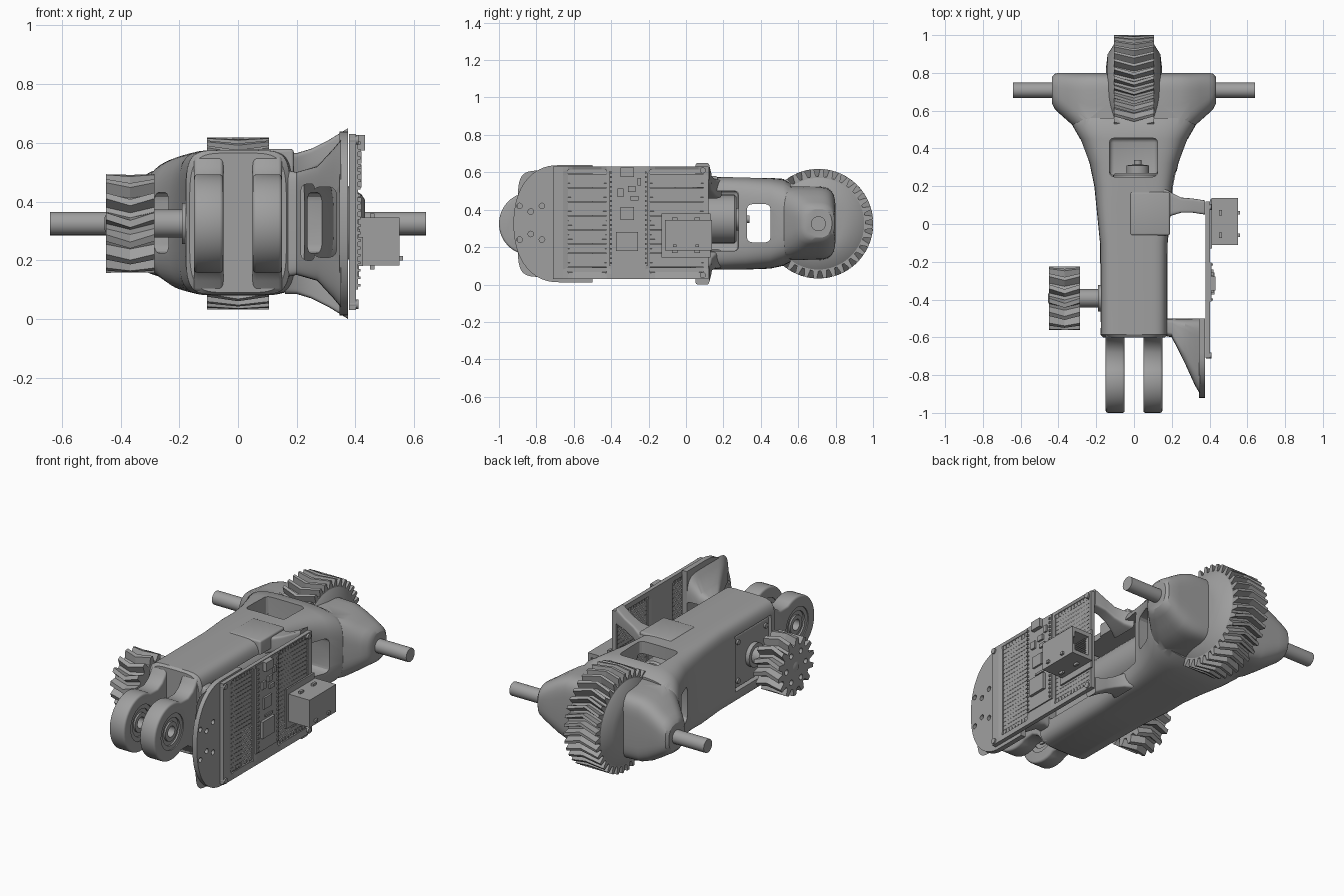
import bpy, bmesh, math
from mathutils import Vector

cube = bpy.data.objects.get("Cube")
if cube:
    bpy.data.objects.remove(cube)

grey = bpy.data.materials.new("plain grey")
grey.use_nodes = True
grey.diffuse_color = (0.35, 0.35, 0.35, 1)
grey.node_tree.nodes["Principled BSDF"].inputs["Base Color"].default_value = (0.35, 0.35, 0.35, 1)

ZC = 0.325  # height of the main axis


def finish(name, bm):
    bmesh.ops.recalc_face_normals(bm, faces=bm.faces)
    me = bpy.data.meshes.new(name)
    bm.to_mesh(me)
    bm.free()
    me.materials.append(grey)
    ob = bpy.data.objects.new(name, me)
    bpy.context.collection.objects.link(ob)
    return ob


def activate(ob):
    bpy.ops.object.select_all(action='DESELECT')
    ob.select_set(True)
    bpy.context.view_layer.objects.active = ob


def smooth(ob, angle=35):
    activate(ob)
    bpy.ops.object.shade_smooth_by_angle(angle=math.radians(angle))
    return ob


def boolean(ob, other, op='DIFFERENCE'):
    other.hide_render = True
    mod = ob.modifiers.new(op.lower(), 'BOOLEAN')
    mod.operation, mod.solver, mod.object = op, 'EXACT', other
    activate(ob)
    bpy.ops.object.modifier_apply(modifier=mod.name)
    bpy.data.objects.remove(other)


def bevel(ob, width, segments=3):
    mod = ob.modifiers.new("round edges", 'BEVEL')
    mod.width, mod.segments, mod.limit_method = width, segments, 'ANGLE'
    mod.angle_limit = math.radians(40)
    activate(ob)
    bpy.ops.object.modifier_apply(modifier=mod.name)
    return ob


def loft(name, rings, closed=False):
    bm = bmesh.new()
    vs = [[bm.verts.new(p) for p in r] for r in rings]
    n = len(vs[0])
    pairs = list(zip(vs, vs[1:])) + ([(vs[-1], vs[0])] if closed else [])
    for a, b in pairs:
        for i in range(n):
            j = (i + 1) % n
            bm.faces.new((a[i], a[j], b[j], b[i]))
    if not closed:
        bm.faces.new(vs[0])
        bm.faces.new(vs[-1])
    return finish(name, bm)


def ring(axis, t, u0, u1, v0, v1, e=2.0, n=48):
    # superellipse section at t along the axis
    pts = []
    for i in range(n):
        c, s = math.cos(math.tau * i / n), math.sin(math.tau * i / n)
        u = (u0 + u1) / 2 + (u1 - u0) / 2 * math.copysign(abs(c) ** (2 / e), c)
        v = (v0 + v1) / 2 + (v1 - v0) / 2 * math.copysign(abs(s) ** (2 / e), s)
        pts.append(Vector((t, u, v) if axis == 'x' else (u, t, v)))
    return pts


def lathe(name, axis, u, v, steps, n=32, closed=False):
    rings = [ring(axis, t, u - r, u + r, v - r, v + r, 2, n) for t, r in steps]
    return smooth(loft(name, rings, closed))


def prism(name, profile, x0, x1):
    return loft(name, [[Vector((x, y, z)) for y, z in profile] for x in (x0, x1)])


def box(name, x0, x1, y0, y1, z0, z1, round_edges=0):
    ob = prism(name, [(y0, z0), (y1, z0), (y1, z1), (y0, z1)], x0, x1)
    return bevel(ob, round_edges) if round_edges else ob


def gear(name, xs, yc, root, tip, teeth, twist):
    # chevron teeth: the middle layer is turned ahead of both ends
    rings = []
    for k, x in enumerate(xs):
        pts = []
        for i in range(teeth):
            for frac, r in ((0, root), (.3, root), (.5, tip), (.82, tip)):
                a = math.tau * (i + frac) / teeth + (twist if k == 1 else 0)
                pts.append(Vector((x, yc + r * math.cos(a), ZC + r * math.sin(a))))
        rings.append(pts)
    return loft(name, rings)


# Main housing: long shell flaring into the rear hubs
shell = [(-.6, .165, .09, .565, 5), (-.585, .178, .082, .575, 6), (-.1, .18, .08, .575, 6),
         (.1, .2, .08, .575, 6), (.2, .21, .08, .575, 5), (.32, .235, .08, .575, 4.5),
         (.45, .285, .085, .57, 4), (.52, .325, .1, .565, 3.5), (.56, .33, .12, .54, 3.5)]
body = loft("housing", [ring('y', y, -w, w, a, b, e, 64) for y, w, a, b, e in shell])
hub = [(.15, .45, .8, .13, .525, 5), (.24, .46, .8, .135, .52, 5), (.3, .5, .8, .155, .5, 4),
       (.35, .545, .8, .185, .47, 3.5), (.395, .585, .8, .215, .44, 3), (.42, .61, .795, .23, .425, 2.6),
       (.433, .635, .78, .25, .405, 2.4)]
hub_rings = [ring('x', -x, *r) for x, *r in reversed(hub)] + [ring('x', x, *r) for x, *r in hub]
boolean(body, loft("hub_block", hub_rings), 'UNION')
boolean(body, box("shoulder", -.02, .19, -.06, .17, .45, .579, .01), 'UNION')

# Openings: roof window, side windows, motor bay and gearbox recess
boolean(body, box("roof_cut", -.13, .125, .25, .455, .17, .8, .025))
boolean(body, box("side_cut", -.6, .6, .325, .453, .225, .43, .03))
boolean(body, box("motor_cut", -.14, .6, -.5, .28, .18, .5, .02))
boolean(body, box("gearbox_cut", -.4, .1, -.55, -.21, .17, .5))
smooth(body, 30)

# Front fork with bearings
for s in (-1, 1):
    x0, x1 = sorted((s * .05, s * .15))
    arc = [math.radians(60 + 240 * i / 28) for i in range(29)]
    saddle = [(-.56, .56), (-.595, .555), (-.615, .52), (-.64, .49), (-.68, .469)]
    profile = saddle + [(-.832 + .168 * math.cos(a), ZC + .168 * math.sin(a)) for a in arc]
    profile += [(y, 2 * ZC - z) for y, z in reversed(saddle)]
    arm = bevel(prism("fork_arm", profile, x0, x1), .012)
    boolean(arm, lathe("bore", 'x', -.832, ZC, [(x0 - .1, .105), (x1 + .1, .105)]))
    smooth(arm)
    for name, r0, r1, inset in (("bearing_outer_race", .08, .106, .006), ("bearing_shield", .05, .082, .016),
                                ("bearing_inner_race", .032, .056, .006)):
        a, b = x0 + inset, x1 - inset
        lathe(name, 'x', -.832, ZC, [(a, r0), (a, r1), (b, r1), (b, r0)], closed=True)

# Rear axle and large gear sector
lathe("axle", 'x', .708, ZC, [(-.64, .04), (.64, .04)], 24)
big = gear("large_gear", (-.105, 0, .105), .708, .252, .293, 36, .11)
bm = bmesh.new()
bm.from_mesh(big.data)
bmesh.ops.bisect_plane(bm, geom=bm.verts[:] + bm.edges[:] + bm.faces[:], plane_co=(0, .5, 0),
                       plane_no=(0, -1, 0), clear_outer=True)
bm.to_mesh(big.data)
bm.free()
lathe("gear_flank", 'x', .708, ZC, [(-.147, .13), (-.14, .19), (-.105, .245), (.105, .245), (.14, .19), (.147, .13)], 48)

# Drive unit inside the housing and its pinion
box("gearbox", -.165, .13, -.545, -.215, .18, .49, .008)
lathe("motor", 'y', .02, .35, [(-.22, .13), (.26, .13), (.27, .12), (.27, .06), (.31, .06), (.315, .02), (.34, .02)])
lathe("drive_shaft", 'x', -.393, ZC, [(-.455, .02), (-.44, .048), (-.19, .048), (-.19, .07), (-.15, .07)])
for y in (-.51, -.25):
    for z in (.22, .45):
        lathe("gearbox_screw", 'x', y, z, [(-.175, .015), (-.15, .015)], 12)
pinion = gear("pinion", (-.45, -.367, -.285), -.393, .128, .168, 14, .16)
for i in range(6):
    a = math.tau * i / 6
    boolean(pinion, lathe("hole", 'x', -.393 + .09 * math.cos(a), ZC + .09 * math.sin(a), [(-.5, .016), (-.42, .016)], 12))

# Front bracket: rounded end plate and flaring gusset
def end_profile(y_end, half, n=32):
    pts = [(-.5, ZC + half)]
    for i in range(n + 1):
        a = math.pi * i / n
        pts.append((-.68 + (y_end + .68) * math.sin(a) ** .9, ZC + half * math.copysign(abs(math.cos(a)) ** .9, math.cos(a))))
    return pts + [(-.5, ZC - half)]


plate = prism("end_plate", end_profile(-.922, .313), .345, .375)
for y, z in [(-.89, .42), (-.77, .42), (-.89, .24), (-.77, .24), (-.83, .39), (-.83, .27)]:
    boolean(plate, lathe("hole", 'x', y, z, [(.2, .015), (.5, .015)], 16))
smooth(plate)
gusset = loft("front_gusset", [ring('x', x, *r, 6) for x, *r in
              ((.15, -.59, -.5, .14, .51), (.2, -.6, -.5, .15, .5), (.27, -.74, -.5, .13, .52),
               (.325, -.86, -.5, .07, .58), (.35, -.9, -.5, .04, .61))])
boolean(gusset, box("gusset_cut", .255, .335, -1.2, -.3, .21, .45, .025))
boolean(gusset, box("gusset_hollow", .215, .345, -.72, -.3, .2, .46, .02))
smooth(gusset)

# Rear bracket arms, mirrored above and below the axis
for s in (-1, 1):
    rings = []
    for x, y0, y1, z0, z1 in ((.16, .02, .19, .46, .565), (.2, .045, .165, .475, .565), (.25, .06, .14, .505, .58),
                              (.31, .06, .135, .535, .61), (.375, .05, .125, .55, .65)):
        zs = sorted((ZC + s * (z0 - ZC), ZC + s * (z1 - ZC)))
        rings.append(ring('x', x, y0, y1, *zs, 7))
    smooth(loft("rear_bracket_arm", rings))

# Perforated circuit board
COLS, ROWS, Y0, Y1, Z0, Z1 = 32, 24, -.71, .12, .03, .63
dy, dz = (Y1 - Y0) / COLS, (Z1 - Z0) / ROWS
bm = bmesh.new()
grid = [[bm.verts.new((.39, Y0 + i * dy, Z0 + j * dz)) for j in range(ROWS + 1)] for i in range(COLS + 1)]
holes = []
for i in range(COLS):
    for j in range(ROWS):
        f = bm.faces.new((grid[i][j], grid[i + 1][j], grid[i + 1][j + 1], grid[i][j + 1]))
        under_module = -.42 < Y0 + (i + .5) * dy < -.2
        if 2 < i < COLS - 1 and 0 < j < ROWS - 1 and not under_module:
            holes.append(f)
bmesh.ops.inset_individual(bm, faces=holes, thickness=.0075)
bmesh.ops.delete(bm, geom=holes, context='FACES')
board = finish("circuit_board", bm)
mod = board.modifiers.new("thickness", 'SOLIDIFY')
mod.thickness, mod.offset = .024, 0
for y in (-.695, .09):
    for z in (.05, .61):
        lathe("board_screw", 'x', y, z, [(.38, .016), (.41, .016)], 16)

# Controller module and its chips
box("controller_module", .4, .409, -.41, -.205, .1, .625)
chips = [(-.315, .23, .058, .05, .425), (-.315, .38, .036, .034, .42), (-.315, .6, .036, .026, .432),
         (-.35, .49, .016, .022, .42), (-.29, .51, .02, .016, .42), (-.275, .46, .022, .012, .42),
         (-.25, .55, .01, .02, .42), (-.3, .3, .035, .006, .416)]
for y, z, hy, hz, x1 in chips:
    box("chip", .4, x1, y - hy, y + hy, z - hz, z + hz)
for y in (-.4, -.215):
    for k in range(20):
        z = .115 + k * .0255
        box("header_pin", .4, .418, y - .005, y + .005, z - .005, z + .005)

# Network module with an open socket at the back
box("network_module", .402, .412, -.13, .13, .145, .38)
socket = box("socket", .41, .55, -.112, .138, .182, .345)
boolean(socket, box("socket_cut", .435, .53, 0, .3, .205, .32))
boolean(socket, box("latch_cut", .52, .542, 0, .3, .24, .285))
for k in range(8):
    z = .215 + k * .0135
    box("socket_contact", .44, .448, 0, .12, z - .003, z + .003)
for y in (-.06, .06):
    for z in (.176, .351):
        box("socket_tab", .45, .465, y - .015, y + .015, z - .008, z + .008)
    box("socket_clip", .548, .562, y - .01, y + .01, .2, .215)
